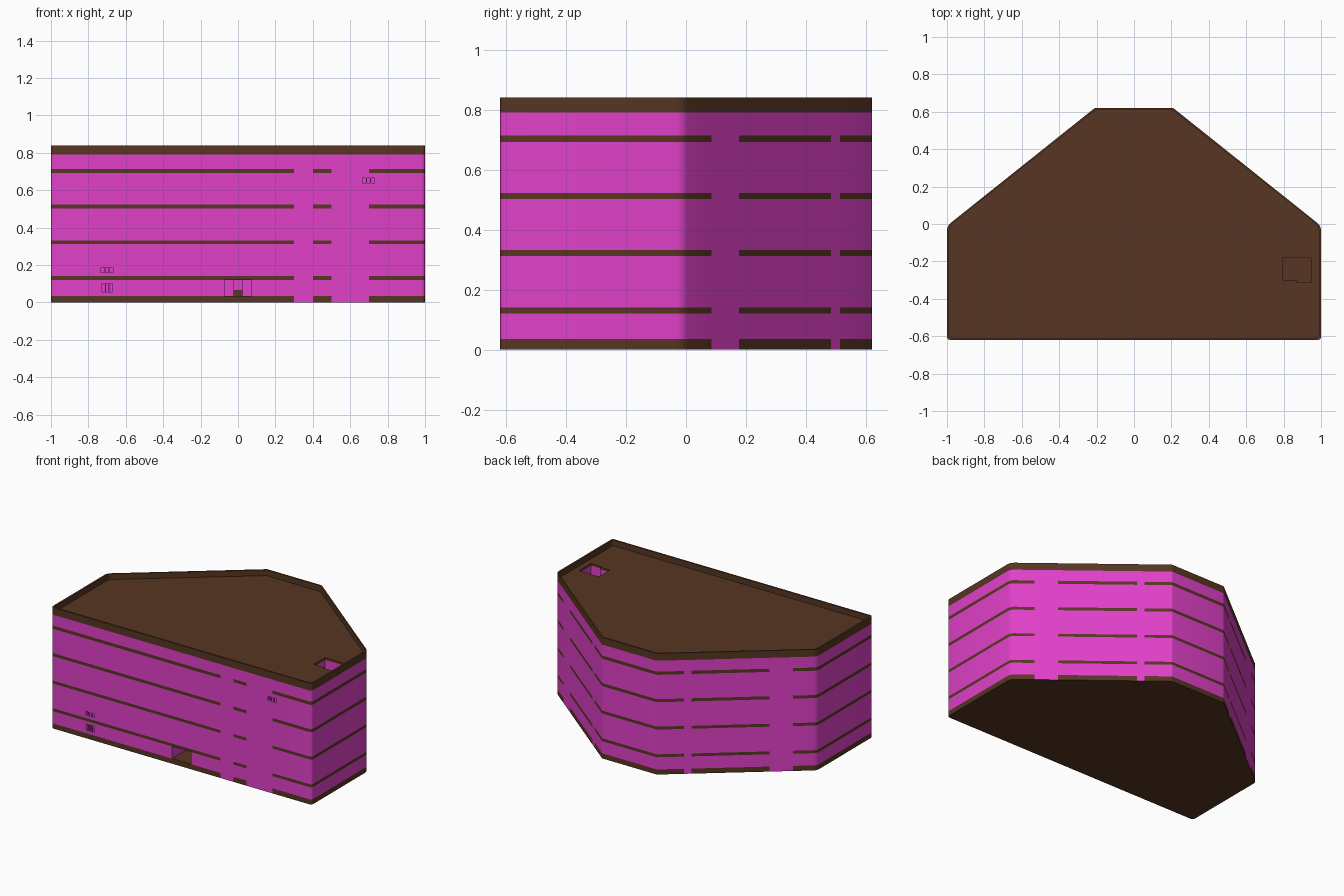
import bpy, bmesh, math
from mathutils import Vector

if "Cube" in bpy.data.objects:
    bpy.data.objects.remove(bpy.data.objects["Cube"])


def material(name, rgb):
    m = bpy.data.materials.new(name)
    m.diffuse_color = (*rgb, 1)
    m.use_nodes = True
    m.node_tree.nodes["Principled BSDF"].inputs["Base Color"].default_value = m.diffuse_color
    return m


MAGENTA = material("magenta wall", (0.75, 0.052, 0.58))
BROWN = material("dark brown", (0.095, 0.036, 0.016))


def finish(bm, name, recalc=True):
    bmesh.ops.remove_doubles(bm, verts=bm.verts, dist=1e-5)
    if recalc:
        bmesh.ops.recalc_face_normals(bm, faces=bm.faces)
    me = bpy.data.meshes.new(name)
    bm.to_mesh(me)
    bm.free()
    me.materials.append(MAGENTA)
    me.materials.append(BROWN)
    ob = bpy.data.objects.new(name, me)
    bpy.context.collection.objects.link(ob)
    return ob


def quad(bm, pts, mat):
    f = bm.faces.new([bm.verts.new(p) for p in pts])
    f.material_index = mat


# Footprint: corner x, y and rounding length
CORNERS = [(-1, -.62, .018), (1, -.62, .018), (1, -.01, .025),
           (.21, .62, .004), (-.21, .62, .004), (-1, -.01, .025)]
N = len(CORNERS)


def corner_arc(i, steps=3):
    p = Vector(CORNERS[i][:2])
    d = CORNERS[i][2]
    a = p + (Vector(CORNERS[i - 1][:2]) - p).normalized() * d
    b = p + (Vector(CORNERS[(i + 1) % N][:2]) - p).normalized() * d
    return [a * (1 - t) ** 2 + p * 2 * t * (1 - t) + b * t * t
            for t in [k / steps for k in range(steps + 1)]]


ARCS = [corner_arc(i) for i in range(N)]
OUTLINE = [p for arc in ARCS for p in arc]

# Openings in the front wall: x0, x1, z0, z1
DOOR = (-.072, .072, .035, .12)
VENTS = [(-.733, -.667, .16, .187), (-.728, -.672, .055, .1), (.665, .73, .637, .665)]
HOLES = [DOOR] + VENTS
# Floor slab bands showing in the wall, and the stretches where they are hidden
BANDS = [(0, .035), (.12, .14), (.312, .332), (.502, .523), (.692, .714), (.79, .84)]
FRONT_GAPS = [(.3, .4), (.5, .7)]
DIAGONAL_GAPS = [(.13, .28), (.78, .83)]
ZS = sorted({z for b in BANDS for z in b} | {z for h in HOLES for z in h[2:]})


def inside(v, ranges):
    return any(a < v < b for a, b in ranges)


# Outer walls, laid out strip by strip around the footprint
bm = bmesh.new()


def strip(a, b, is_gap, holes=()):
    xm = (a.x + b.x) / 2
    for z0, z1 in zip(ZS, ZS[1:]):
        zm = (z0 + z1) / 2
        if any(h[0] < xm < h[1] and h[2] < zm < h[3] for h in holes):
            continue
        brown = inside(zm, BANDS) and (zm > .79 or not is_gap)
        quad(bm, [(a.x, a.y, z0), (b.x, b.y, z0), (b.x, b.y, z1), (a.x, a.y, z1)], int(brown))


for i in range(N):
    for a, b in zip(ARCS[i], ARCS[i][1:]):
        strip(a, b, False)
    a, b = ARCS[i][-1], ARCS[(i + 1) % N][0]
    gaps, holes, cuts = [], (), {0, 1}
    if i == 0:
        gaps = [tuple((x - a.x) / (b.x - a.x) for x in g) for g in FRONT_GAPS]
        holes = HOLES
        cuts |= {(x - a.x) / (b.x - a.x) for h in HOLES for x in h[:2]}
    elif i == 2:
        gaps = DIAGONAL_GAPS
    elif i == 4:
        gaps = [(1 - q, 1 - p) for p, q in DIAGONAL_GAPS]
    cuts = sorted(cuts | {t for g in gaps for t in g})
    for t0, t1 in zip(cuts, cuts[1:]):
        strip(a.lerp(b, t0), a.lerp(b, t1), inside((t0 + t1) / 2, gaps), holes)
walls = finish(bm, "outer_walls", False)
bpy.context.view_layer.objects.active = walls
walls.select_set(True)
bpy.ops.object.shade_smooth_by_angle(angle=math.radians(35))

# Parapet rim, recessed roof deck with stair opening, and underside
ROOF = .80
HOLE = [(.795, -.30), (.87, -.30), (.87, -.312), (.947, -.312), (.947, -.18), (.795, -.18)]
inner = [Vector((p.x * .988, p.y * .981)) for p in OUTLINE]
bm = bmesh.new()
n = len(OUTLINE)
for k in range(n):
    a, b, c, d = OUTLINE[k], OUTLINE[(k + 1) % n], inner[(k + 1) % n], inner[k]
    quad(bm, [(*a, .84), (*b, .84), (*c, .84), (*d, .84)], 1)
    quad(bm, [(*d, .84), (*c, .84), (*c, ROOF), (*d, ROOF)], 1)
finish(bm, "parapet", False)

bm = bmesh.new()
edges = []
for loop in (inner, HOLE):
    vs = [bm.verts.new((p[0], p[1], ROOF)) for p in loop]
    edges += [bm.edges.new((vs[k - 1], vs[k])) for k in range(len(vs))]
bmesh.ops.triangle_fill(bm, edges=edges, use_beauty=True, normal=(0, 0, 1))
for f in bm.faces:
    f.material_index = 1
    if f.normal.z < 0:
        f.normal_flip()
finish(bm, "roof_deck", False)

bm = bmesh.new()
quad(bm, [(*p, 0) for p in reversed(OUTLINE)], 1)
finish(bm, "underside", False)

# Stair well below the roof opening
bm = bmesh.new()
for k in range(len(HOLE)):
    a, b = HOLE[k - 1], HOLE[k]
    quad(bm, [(*b, ROOF), (*a, ROOF), (*a, .785), (*b, .785)], 1)
    quad(bm, [(*b, .785), (*a, .785), (*a, .71), (*b, .71)], 0)
quad(bm, [(*p, .71) for p in HOLE], 1)
finish(bm, "roof_stair_well", False)


# Recesses behind the front openings
def recess(name, hole, depth, floor_mat):
    x0, x1, z0, z1 = hole
    y0, y1 = -.62, -.62 + depth
    bm = bmesh.new()
    quad(bm, [(x0, y1, z0), (x1, y1, z0), (x1, y1, z1), (x0, y1, z1)], 0)
    quad(bm, [(x0, y0, z0), (x1, y0, z0), (x1, y1, z0), (x0, y1, z0)], floor_mat)
    quad(bm, [(x0, y1, z1), (x1, y1, z1), (x1, y0, z1), (x0, y0, z1)], 0)
    quad(bm, [(x0, y0, z0), (x0, y1, z0), (x0, y1, z1), (x0, y0, z1)], 0)
    quad(bm, [(x1, y1, z0), (x1, y0, z0), (x1, y0, z1), (x1, y1, z1)], 0)
    finish(bm, name, False)


def box(name, x0, x1, y0, y1, z0, z1, mat):
    bm = bmesh.new()
    bmesh.ops.create_cube(bm, size=1)
    for v in bm.verts:
        v.co = (x0 if v.co.x < 0 else x1, y0 if v.co.y < 0 else y1, z0 if v.co.z < 0 else z1)
    for f in bm.faces:
        f.material_index = mat
    finish(bm, name)


recess("entrance", DOOR, .25, 1)
box("entrance_inner_wall", -.025, .025, -.40, -.37, .065, .12, 0)
box("entrance_step", -.025, .025, -.40, -.37, .035, .065, 1)
for k, h in enumerate(VENTS):
    recess(f"vent_{k + 1}", h, .05, 0)
    for j in (1, 2):
        x = h[0] + (h[1] - h[0]) * j / 3
        box(f"vent_{k + 1}_bar_{j}", x - .003, x + .003, -.62, -.61, h[2], h[3], 0)
